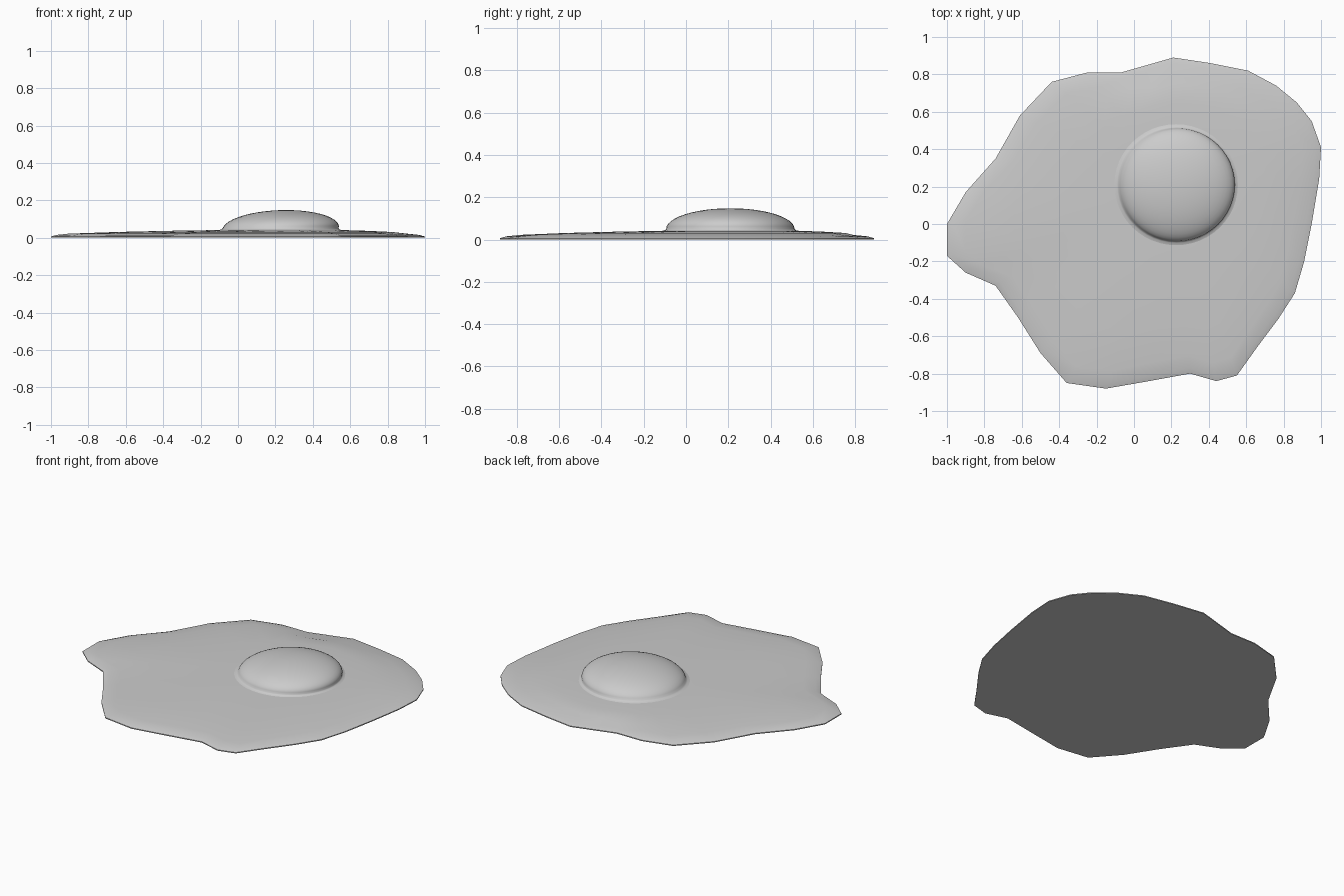
import bpy, math
from mathutils import Vector

old = bpy.data.objects.get("Cube")
if old:
    bpy.data.objects.remove(old)

grey = bpy.data.materials.new("plain grey")
grey.use_nodes = True
colour = (0.6, 0.6, 0.6, 1)
grey.diffuse_color = colour
grey.node_tree.nodes["Principled BSDF"].inputs["Base Color"].default_value = colour


def loft(name, rings, tip, base):
    """Skin a stack of equal rings, closed by a fan at the tip and, if wanted, a flat base."""
    n = len(rings[0])
    verts = [p for ring in rings for p in ring] + [tip]
    faces = []
    for r in range(len(rings) - 1):
        for i in range(n):
            j = (i + 1) % n
            faces.append((r * n + i, r * n + j, r * n + n + j, r * n + n + i))
    last = (len(rings) - 1) * n
    faces += [(last + i, last + (i + 1) % n, len(verts) - 1) for i in range(n)]
    if base:
        faces.append(tuple(reversed(range(n))))
    mesh = bpy.data.meshes.new(name)
    mesh.from_pydata(verts, [], faces)
    mesh.materials.append(grey)
    obj = bpy.data.objects.new(name, mesh)
    bpy.context.collection.objects.link(obj)
    bpy.ops.object.select_all(action='DESELECT')
    obj.select_set(True)
    bpy.context.view_layer.objects.active = obj
    bpy.ops.object.shade_smooth_by_angle(angle=math.radians(50))
    return obj


# Ragged rim of the white, counter-clockwise
outline = [
    (-1, -.17), (-.9, -.26), (-.74, -.33), (-.62, -.5), (-.5, -.69), (-.36, -.85),
    (-.15, -.88), (.08, -.84), (.3, -.8), (.44, -.84), (.55, -.81), (.65, -.67),
    (.77, -.51), (.86, -.37), (.91, -.2), (.95, 0), (.99, .24), (1, .41),
    (.95, .55), (.87, .65), (.76, .74), (.61, .82), (.41, .86), (.21, .89),
    (.07, .85), (-.07, .81), (-.25, .81), (-.44, .76), (-.61, .58), (-.74, .35),
    (-.9, .17), (-1, 0)]
centre = Vector((.225, .21, 0))
rim = [Vector((x, y, 0)) for x, y in outline]


def inset(distance, z):
    """Rim pulled towards the yolk by a fixed distance."""
    return [p + (centre - p).normalized() * distance + Vector((0, 0, z)) for p in rim]


def blend(t, z):
    """Mix of the rim (0) and the circle around the yolk (1)."""
    return [p.lerp(centre + (p - centre).normalized() * .34, t) + Vector((0, 0, z))
            for p in rim]


# Egg white: flat base, thin lip, gentle rise to the yolk
white = loft("egg_white",
             [inset(0, 0), inset(0, .006), inset(.03, .015), inset(.1, .022),
              blend(.4, .031), blend(.7, .037), blend(1, .041)],
             centre + Vector((0, 0, .043)), True)

# Yolk: low dome leaning a little to one side, with a soft foot
segments, steps = 48, 12
profile = [(.335, .04), (.317, .044)]
profile += [(.31 * math.cos(a), .05 + .098 * math.sin(a))
            for a in (math.pi / 2 * k / steps for k in range(steps))]
rings = []
for radius, z in profile:
    lean = .03 * (z - .04) / .1
    rings.append([centre + Vector((lean + radius * math.cos(a), radius * .98 * math.sin(a), z))
                  for a in (math.tau * i / segments for i in range(segments))])
yolk = loft("yolk", rings, centre + Vector((.03, 0, .148)), False)
